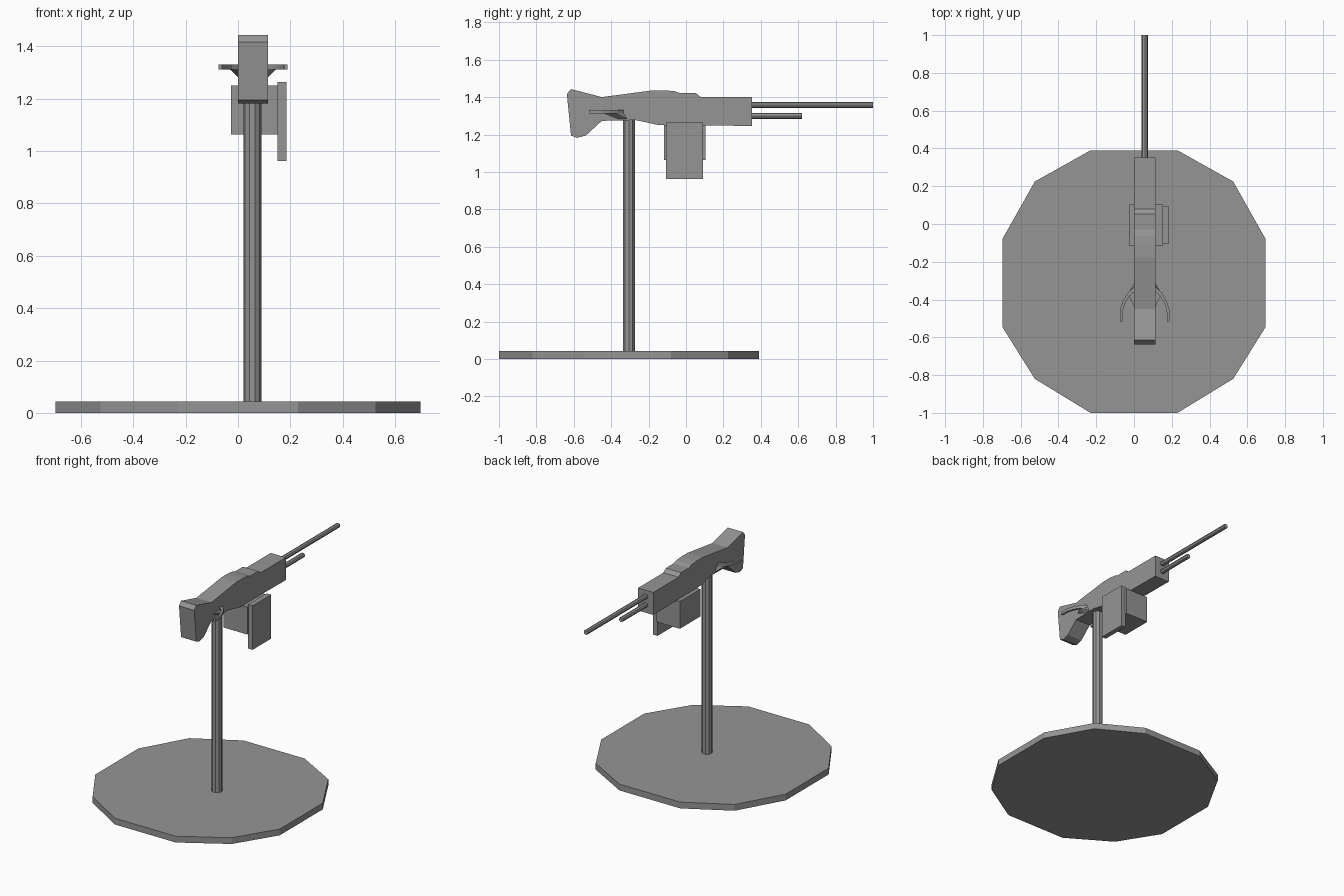
import bpy, bmesh
from mathutils import Matrix, Vector

cube = bpy.data.objects.get("Cube")
if cube:
    bpy.data.objects.remove(cube, do_unlink=True)

grey = bpy.data.materials.new("plain_grey")
grey.use_nodes = True
colour = (0.3, 0.3, 0.3, 1)
grey.diffuse_color = colour
grey.node_tree.nodes["Principled BSDF"].inputs["Base Color"].default_value = colour

MID = 0.057  # centre plane of the gun


def finish(name, bm):
    bmesh.ops.recalc_face_normals(bm, faces=bm.faces)
    mesh = bpy.data.meshes.new(name)
    bm.to_mesh(mesh)
    bm.free()
    mesh.materials.append(grey)
    obj = bpy.data.objects.new(name, mesh)
    bpy.context.collection.objects.link(obj)
    return obj


def prism(name, points, depth):
    """Extrude a closed outline along the depth vector."""
    bm = bmesh.new()
    face = bm.faces.new([bm.verts.new(p) for p in points])
    new = bmesh.ops.extrude_face_region(bm, geom=[face], use_keep_orig=True)["geom"]
    bmesh.ops.translate(bm, vec=depth, verts=[g for g in new if isinstance(g, bmesh.types.BMVert)])
    return finish(name, bm)


def box(name, low, high):
    low, high = Vector(low), Vector(high)
    bm = bmesh.new()
    bmesh.ops.create_cube(bm, size=1)
    bmesh.ops.scale(bm, vec=high - low, verts=bm.verts)
    bmesh.ops.translate(bm, vec=(low + high) / 2, verts=bm.verts)
    return finish(name, bm)


def rod(name, start, end, radius, sides):
    start, end = Vector(start), Vector(end)
    axis = end - start
    bm = bmesh.new()
    turn = Vector((0, 0, 1)).rotation_difference(axis).to_matrix().to_4x4()
    bmesh.ops.create_cone(bm, cap_ends=True, segments=sides, radius1=radius, radius2=radius,
                          depth=axis.length,
                          matrix=Matrix.Translation((start + end) / 2) @ turn @ Matrix.Rotation(1.5708, 4, "Z"))
    return finish(name, bm)


# Twelve-sided base plate, mirrored from one half
half = [(0.23, 0.39), (0.525, 0.225), (0.697, -0.08), (0.697, -0.545), (0.525, -0.82), (0.23, -1)]
outline = half + [(-x, y) for x, y in reversed(half)]
prism("base_plate", [(x, y, 0) for x, y in outline], (0, 0, 0.043))

# Post
rod("post", (0.055, -0.305, 0.03), (0.055, -0.305, 1.285), 0.034, 10)

# Gun body with stock, from its side profile
profile = [(-0.637, 1.417), (-0.615, 1.443), (-0.45, 1.4), (-0.246, 1.427), (-0.18, 1.436),
           (-0.11, 1.436), (-0.06, 1.431), (-0.03, 1.421), (0.053, 1.421), (0.08, 1.4),
           (0.353, 1.4), (0.353, 1.246), (-0.145, 1.25), (-0.27, 1.277), (-0.45, 1.273),
           (-0.535, 1.195), (-0.583, 1.182), (-0.615, 1.195)]
prism("gun_body", [(0, y, z) for y, z in profile], (0.115, 0, 0))

# Barrels
rod("upper_barrel", (MID, 0.33, 1.358), (MID, 1, 1.358), 0.016, 8)
rod("lower_barrel", (MID, 0.33, 1.3), (MID, 0.62, 1.3), 0.016, 8)

# Ammunition box and side plate
box("ammunition_box", (-0.026, -0.117, 1.063), (0.152, 0.103, 1.25))
box("side_plate", (0.151, -0.106, 0.963), (0.185, 0.092, 1.264))

# Curved handles and their wedge brackets on both sides
outer = [(0.05, -0.325), (0.06, -0.335), (0.091, -0.365), (0.115, -0.407), (0.13, -0.45), (0.132, -0.515)]
inner = [(0.118, -0.515), (0.116, -0.455), (0.102, -0.415), (0.08, -0.38), (0.05, -0.355)]
wedge = [(0.055, -0.44, 1.312), (0.088, -0.37, 1.312), (0.055, -0.33, 1.312),
         (0.055, -0.31, 1.28), (0.055, -0.36, 1.28)]
for side, sign in (("left", 1), ("right", -1)):
    prism(side + "_handle", [(MID + sign * x, y, 1.311) for x, y in outer + inner], (0, 0, 0.02))
    bm = bmesh.new()
    for x, y, z in wedge:
        bm.verts.new((MID + sign * x, y, z))
    bmesh.ops.convex_hull(bm, input=bm.verts)
    finish(side + "_handle_bracket", bm)
